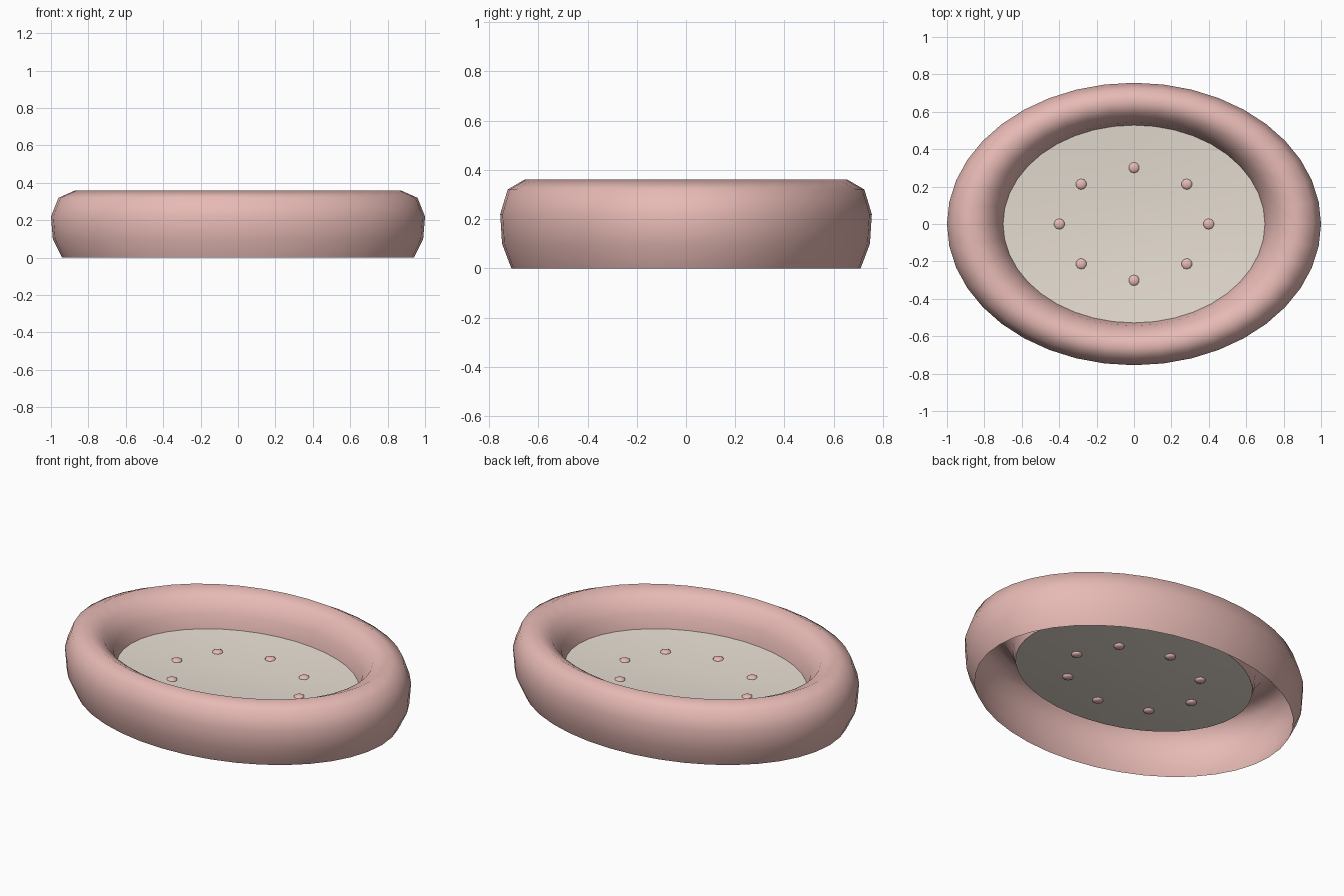
import bpy, bmesh, math

if "Cube" in bpy.data.objects:
    bpy.data.objects.remove(bpy.data.objects["Cube"])

SEG = 40      # sides around the oval
OVAL = 0.755  # depth to width ratio


def material(name, rgb):
    m = bpy.data.materials.new(name)
    m.diffuse_color = (*rgb, 1)
    m.use_nodes = True
    m.node_tree.nodes["Principled BSDF"].inputs["Base Color"].default_value = m.diffuse_color
    return m


def lathe(name, profile, mat):
    """Sweep an (r, z) profile around an oval; r = 0 gives a centre point."""
    bm = bmesh.new()
    rings = []
    for r, z in profile:
        if r == 0:
            rings.append([bm.verts.new((0, 0, z))] * SEG)
            continue
        rings.append([bm.verts.new((r * math.cos(2 * math.pi * i / SEG),
                                    r * OVAL * math.sin(2 * math.pi * i / SEG), z))
                      for i in range(SEG)])
    for a, b in zip(rings, rings[1:]):
        for i in range(SEG):
            j = (i + 1) % SEG
            quad = list(dict.fromkeys((a[i], a[j], b[j], b[i])))
            bm.faces.new(quad).smooth = True
    me = bpy.data.meshes.new(name)
    bm.to_mesh(me)
    bm.free()
    me.materials.append(mat)
    ob = bpy.data.objects.new(name, me)
    bpy.context.collection.objects.link(ob)
    return ob


rose = material("rose_fabric", (0.80, 0.49, 0.46))
beige = material("beige_fabric", (0.80, 0.73, 0.65))

# Padded rim, an open shell rolled over from the outside to the cushion
lathe("rim", [(0.94, 0), (0.99, 0.10), (1.0, 0.22), (0.96, 0.32), (0.87, 0.36),
              (0.78, 0.32), (0.72, 0.24), (0.70, 0.16)], rose)

# Slightly sagging cushion
lathe("cushion", [(0.70, 0.16), (0.55, 0.15), (0.40, 0.142), (0.20, 0.134), (0, 0.13)], beige)

# Ring of tufting buttons
for k in range(8):
    a = k * math.pi / 4
    bpy.ops.mesh.primitive_uv_sphere_add(
        segments=10, ring_count=6, radius=0.03,
        location=(0.4 * math.cos(a), 0.4 * OVAL * math.sin(a), 0.14))
    button = bpy.context.object
    button.name = f"button_{k + 1}"
    button.scale.z = 0.5
    button.data.materials.append(rose)
    bpy.ops.object.shade_smooth()
